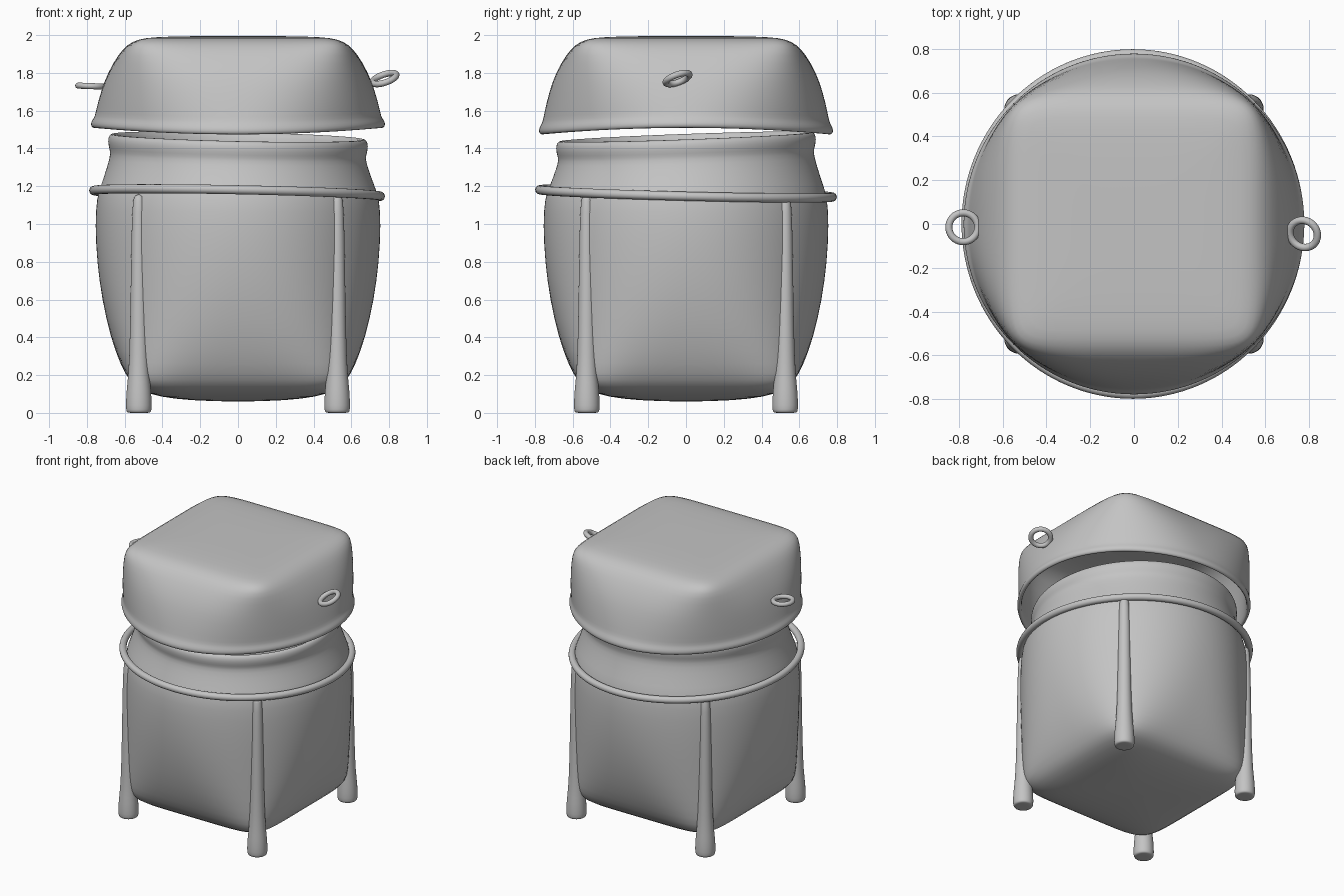
import bpy, bmesh
from math import sin, cos, pi, log2

if "Cube" in bpy.data.objects:
    bpy.data.objects.remove(bpy.data.objects["Cube"])

mat = bpy.data.materials.new("plain_grey")
mat.use_nodes = True
GREY = (0.55, 0.55, 0.55, 1)
mat.diffuse_color = GREY
mat.node_tree.nodes["Principled BSDF"].inputs["Base Color"].default_value = GREY


def ring_point(t, side, corner):
    """Point on a superellipse given its side and corner radii."""
    n = 1 / (0.5 - log2(corner / side))
    r = side * (abs(cos(t)) ** n + abs(sin(t)) ** n) ** (-1 / n)
    return r * cos(t), r * sin(t)


def loft(name, rows, segments, centre=(0, 0), warp=None):
    """Skin rows of (z, side radius, corner radius) into a closed smooth shell."""
    bm = bmesh.new()
    rings = []
    for z, side, corner in rows:
        ring = []
        for i in range(segments):
            x, y = ring_point(2 * pi * i / segments, side, corner)
            dz = warp(x, y, z) if warp else 0
            ring.append(bm.verts.new((x + centre[0], y + centre[1], z + dz)))
        rings.append(ring)
    for a, b in zip(rings, rings[1:]):
        for i in range(segments):
            j = (i + 1) % segments
            bm.faces.new((a[i], a[j], b[j], b[i]))
    bm.faces.new(rings[0])
    bm.faces.new(rings[-1])
    bmesh.ops.recalc_face_normals(bm, faces=bm.faces)
    mesh = bpy.data.meshes.new(name)
    bm.to_mesh(mesh)
    bm.free()
    mesh.materials.append(mat)
    for p in mesh.polygons:
        p.use_smooth = True
    obj = bpy.data.objects.new(name, mesh)
    bpy.context.collection.objects.link(obj)
    sub = obj.modifiers.new("smooth", 'SUBSURF')
    sub.levels = sub.render_levels = 1
    return obj


def torus(name, location, rotation, major, minor, segments):
    bpy.ops.mesh.primitive_torus_add(
        location=location, rotation=rotation, major_radius=major,
        minor_radius=minor, major_segments=segments, minor_segments=16)
    obj = bpy.context.object
    obj.name = name
    obj.data.materials.append(mat)
    bpy.ops.object.shade_smooth()
    return obj


# Basket body: square base, round neck with rolled rim, hollow inside
def lean_rim(x, y, z):
    w = min(max((z - 1.1) / 0.3, 0), 1)
    return w * (0.036 * y - 0.022 * x)


body_rows = [
    (0.06, 0.02, 0.02), (0.065, 0.25, 0.29), (0.085, 0.42, 0.52),
    (0.12, 0.525, 0.68), (0.17, 0.575, 0.735), (0.25, 0.62, 0.745),
    (0.4, 0.675, 0.75), (0.6, 0.72, 0.755), (0.8, 0.747, 0.76),
    (1.0, 0.757, 0.76), (1.14, 0.748, 0.75), (1.2, 0.725, 0.725),
    (1.3, 0.69, 0.69), (1.36, 0.674, 0.674), (1.385, 0.682, 0.682),
    (1.425, 0.69, 0.69), (1.455, 0.683, 0.683), (1.467, 0.665, 0.665),
    (1.45, 0.645, 0.645), (1.36, 0.635, 0.635), (1.2, 0.685, 0.685),
    (1.0, 0.715, 0.72), (0.6, 0.68, 0.715), (0.25, 0.58, 0.7),
    (0.15, 0.48, 0.6), (0.11, 0.25, 0.29), (0.1, 0.02, 0.02)]
loft("basket_body", body_rows, 96, warp=lean_rim)


# Lid: round rolled rim rising to a square flat top, hollow inside
def wavy_rim(x, y, z):
    w = min(max((1.75 - z) / 0.25, 0), 1)
    return w * 0.03 * (x * x - y * y)


lid_rows = [
    (1.995, 0.02, 0.02), (1.995, 0.25, 0.3), (1.99, 0.45, 0.6),
    (1.978, 0.53, 0.71), (1.95, 0.585, 0.755), (1.9, 0.632, 0.77),
    (1.8, 0.69, 0.775), (1.7, 0.725, 0.775), (1.6, 0.75, 0.772),
    (1.555, 0.758, 0.768), (1.535, 0.772, 0.775), (1.51, 0.782, 0.782),
    (1.49, 0.772, 0.772), (1.49, 0.752, 0.752), (1.55, 0.735, 0.745),
    (1.7, 0.695, 0.745), (1.88, 0.605, 0.73), (1.945, 0.5, 0.64),
    (1.955, 0.25, 0.3), (1.955, 0.02, 0.02)]
loft("lid", lid_rows, 96, warp=wavy_rim)

# Hoop around the shoulder
hoop = torus("shoulder_hoop", (-0.005, 0, 1.162), (-0.025, 0.02, 0), 0.763, 0.024, 128)
hoop.scale = (0.995, 1.015, 1)

# Corner legs running up the body as tapering ribs
leg_rows = [(z, r, r) for z, r in (
    (0, 0.02), (0, 0.058), (0.006, 0.066), (0.03, 0.07), (0.12, 0.066),
    (0.2, 0.056), (0.4, 0.047), (0.8, 0.042), (1.1, 0.036), (1.16, 0.025))]
for sx, side in ((1, "left"), (-1, "right")):
    for sy, end in ((1, "back"), (-1, "front")):
        loft(f"{end}_{side}_leg", leg_rows, 20, (sx * 0.525, sy * 0.525))

# Small ring handles on the lid sides
torus("left_handle", (0.775, -0.045, 1.77), (0.33, -0.33, 0), 0.066, 0.017, 40)
torus("right_handle", (-0.78, -0.015, 1.73), (0, 0.04, 0), 0.066, 0.016, 40)
